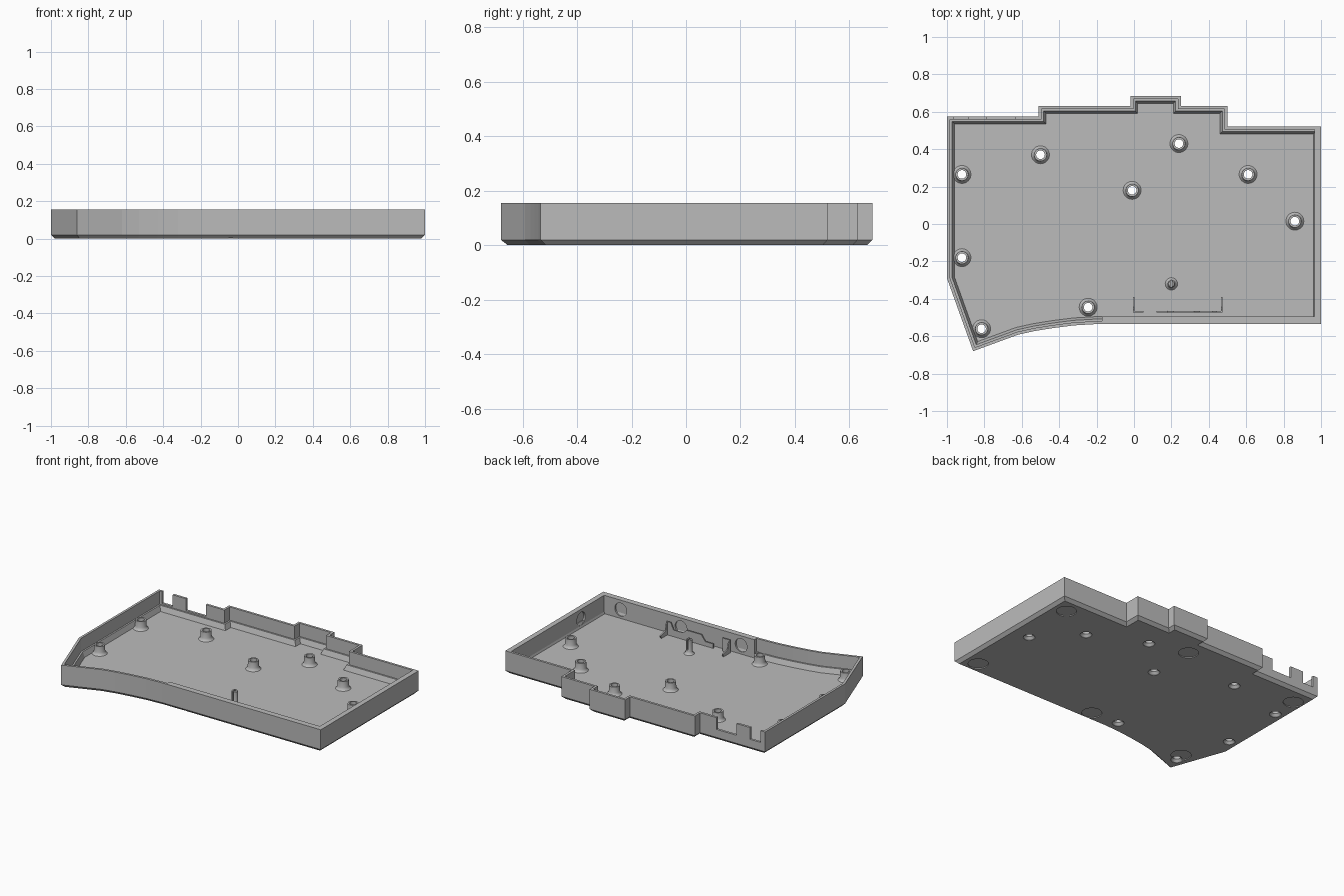
import bpy, bmesh, math
from mathutils import Vector, Matrix

if "Cube" in bpy.data.objects:
    bpy.data.objects.remove(bpy.data.objects["Cube"])

HEIGHT, FLOOR, LEDGE = 0.155, 0.03, 0.065

grey = bpy.data.materials.new("case_grey")
grey.use_nodes = True
grey.diffuse_color = (0.5, 0.5, 0.5, 1)
grey.node_tree.nodes["Principled BSDF"].inputs["Base Color"].default_value = (0.5, 0.5, 0.5, 1)


def finish(name, bm, smooth=False):
    bmesh.ops.recalc_face_normals(bm, faces=bm.faces)
    mesh = bpy.data.meshes.new(name)
    bm.to_mesh(mesh)
    bm.free()
    mesh.materials.append(grey)
    obj = bpy.data.objects.new(name, mesh)
    bpy.context.collection.objects.link(obj)
    if smooth:
        activate(obj)
        bpy.ops.object.shade_smooth_by_angle(angle=math.radians(30))
    return obj


def activate(obj):
    bpy.ops.object.select_all(action='DESELECT')
    obj.select_set(True)
    bpy.context.view_layer.objects.active = obj


def inset(points, d):
    """Mitred inward offset of a clockwise outline."""
    result = []
    for i, p in enumerate(points):
        p = Vector(p)
        a = (p - Vector(points[i - 1])).normalized()
        b = (Vector(points[(i + 1) % len(points)]) - p).normalized()
        na, nb = Vector((a.y, -a.x)), Vector((b.y, -b.x))
        result.append(p + (na + nb) * d / (1 + na.dot(nb)))
    return result


def lathe(bm, profile, centres, closed=False, seg=32, turn=Matrix()):
    """Spin a radius/height profile around an axis at each centre."""
    for c in centres:
        move = Matrix.Translation(Vector(c)) @ turn
        rings = []
        for r, z in profile:
            rings.append([bm.verts.new(move @ Vector((r * math.cos(t), r * math.sin(t), z)))
                          for t in (2 * math.pi * k / seg for k in range(seg))])
        pairs = list(zip(rings, rings[1:]))
        if closed:
            pairs.append((rings[-1], rings[0]))
        else:
            bm.faces.new(rings[0])
            bm.faces.new(rings[-1])
        for lo, hi in pairs:
            for k in range(seg):
                n = (k + 1) % seg
                bm.faces.new((lo[k], lo[n], hi[n], hi[k]))


def box(bm, x0, x1, y0, y1, z0, z1):
    m = Matrix.Translation(((x0 + x1) / 2, (y0 + y1) / 2, (z0 + z1) / 2))
    m = m @ Matrix.Diagonal((x1 - x0, y1 - y0, z1 - z0, 1))
    bmesh.ops.create_cube(bm, size=1, matrix=m)


def plate(bm, points, step):
    """Extrude a flat polygon."""
    face = bm.faces.new([bm.verts.new(p) for p in points])
    new = bmesh.ops.extrude_face_region(bm, geom=[face])["geom"]
    bmesh.ops.translate(bm, vec=step, verts=[v for v in new if isinstance(v, bmesh.types.BMVert)])


def cut(target, bm):
    cutter = finish("cutter", bm)
    cutter.hide_render = True
    mod = target.modifiers.new("cut", 'BOOLEAN')
    mod.operation, mod.solver, mod.object = 'DIFFERENCE', 'EXACT', cutter
    activate(target)
    bpy.ops.object.modifier_apply(modifier=mod.name)
    bpy.data.objects.remove(cutter)


# Tray shell: nested outlines lofted from the chamfered base to the inner floor
outline = [(-1, .575), (-.51, .575), (-.51, .632), (-.02, .632), (-.02, .685), (.25, .685),
           (.25, .632), (.5, .632), (.5, .522), (1, .522), (1, -.535), (-.2, -.535),
           (-.32, -.542), (-.43, -.556), (-.53, -.572), (-.62, -.592), (-.86, -.68), (-1, -.29)]
section = [(.02, 0), (0, .02), (0, HEIGHT), (.016, HEIGHT), (.016, LEDGE), (.027, LEDGE), (.04, FLOOR)]
bm = bmesh.new()
loops = [[bm.verts.new((p.x, p.y, z)) for p in inset(outline, d)] for d, z in section]
for lo, hi in zip(loops, loops[1:]):
    for k in range(len(lo)):
        n = (k + 1) % len(lo)
        bm.faces.new((lo[k], lo[n], hi[n], hi[k]))
bm.faces.new(loops[0])
bm.faces.new(loops[-1])
tray = finish("tray", bm)

# Screw holes with countersinks
bosses = [(-.92, .265), (-.5, .37), (.24, .43), (.61, .265), (.86, .015),
          (-.01, .18), (-.92, -.18), (-.245, -.445), (-.815, -.56)]
bm = bmesh.new()
lathe(bm, [(.037, -.02), (.037, .002), (.023, .018), (.023, .1)], [(x, y, 0) for x, y in bosses])
cut(tray, bm)

# Round foot recesses under the base
feet = [(.89, .41), (-.02, .5), (-.91, .45), (.89, -.44), (-.04, -.455), (-.8, -.5)]
bm = bmesh.new()
lathe(bm, [(.063, -.02), (.063, .006)], [(x, y, 0) for x, y in feet])
cut(tray, bm)

# Port notches in the back wall
bm = bmesh.new()
for x0, x1 in ((-.965, -.885), (-.785, -.635)):
    box(bm, x0, x1, .545, .6, .075, .2)
cut(tray, bm)

# Thick inner walls with shallow magnet pockets
bm = bmesh.new()
box(bm, -.17, .984, -.519, -.495, FLOOR, HEIGHT)
front_liner = finish("front_inner_wall", bm)
bm = bmesh.new()
lathe(bm, [(.045, -.01), (.045, .03)], [(x, -.495, .09) for x in (-.07, .385, .84)],
      turn=Matrix.Rotation(math.pi / 2, 4, 'X') @ Matrix.Translation((0, 0, -.018)))
cut(front_liner, bm)

bm = bmesh.new()
box(bm, .965, .984, -.495, .506, FLOOR, HEIGHT)
side_liner = finish("side_inner_wall", bm)
bm = bmesh.new()
lathe(bm, [(.045, -.02), (.045, .012)], [(.965, -.245, .09)], turn=Matrix.Rotation(math.pi / 2, 4, 'Y'))
cut(side_liner, bm)

# Flared screw bosses
bm = bmesh.new()
lathe(bm, [(.048, FLOOR), (.04, .037), (.035, .05), (.034, .09), (.023, .09), (.023, FLOOR)],
      [(x, y, 0) for x, y in bosses], closed=True)
finish("screw_bosses", bm, smooth=True)

# Split post
bm = bmesh.new()
lathe(bm, [(.033, FLOOR), (.025, .037), (.02, .05), (.02, .125), (.015, .13)], [(.2, -.32, 0)])
post = finish("split_post", bm, smooth=True)
bm = bmesh.new()
box(bm, .196, .204, -.4, -.25, .06, .2)
cut(post, bm)

# Battery bracket: triangular side ribs and a dipped back plate
bm = bmesh.new()
for x in (-.005, .465):
    plate(bm, [(x, -.4, FLOOR), (x, -.39, .05), (x, -.445, .065), (x, -.46, .12),
               (x, -.472, .12), (x, -.472, FLOOR)], (.008, 0, 0))
plate(bm, [(x, -.472, z) for x, z in ((.12, FLOOR), (.12, .06), (.18, .06), (.21, .1), (.32, .1),
                                      (.35, .075), (.42, .075), (.44, .12), (.47, .12), (.47, FLOOR))],
      (0, .008, 0))
box(bm, 0, .05, -.472, -.464, FLOOR, .12)
finish("battery_bracket", bm)
